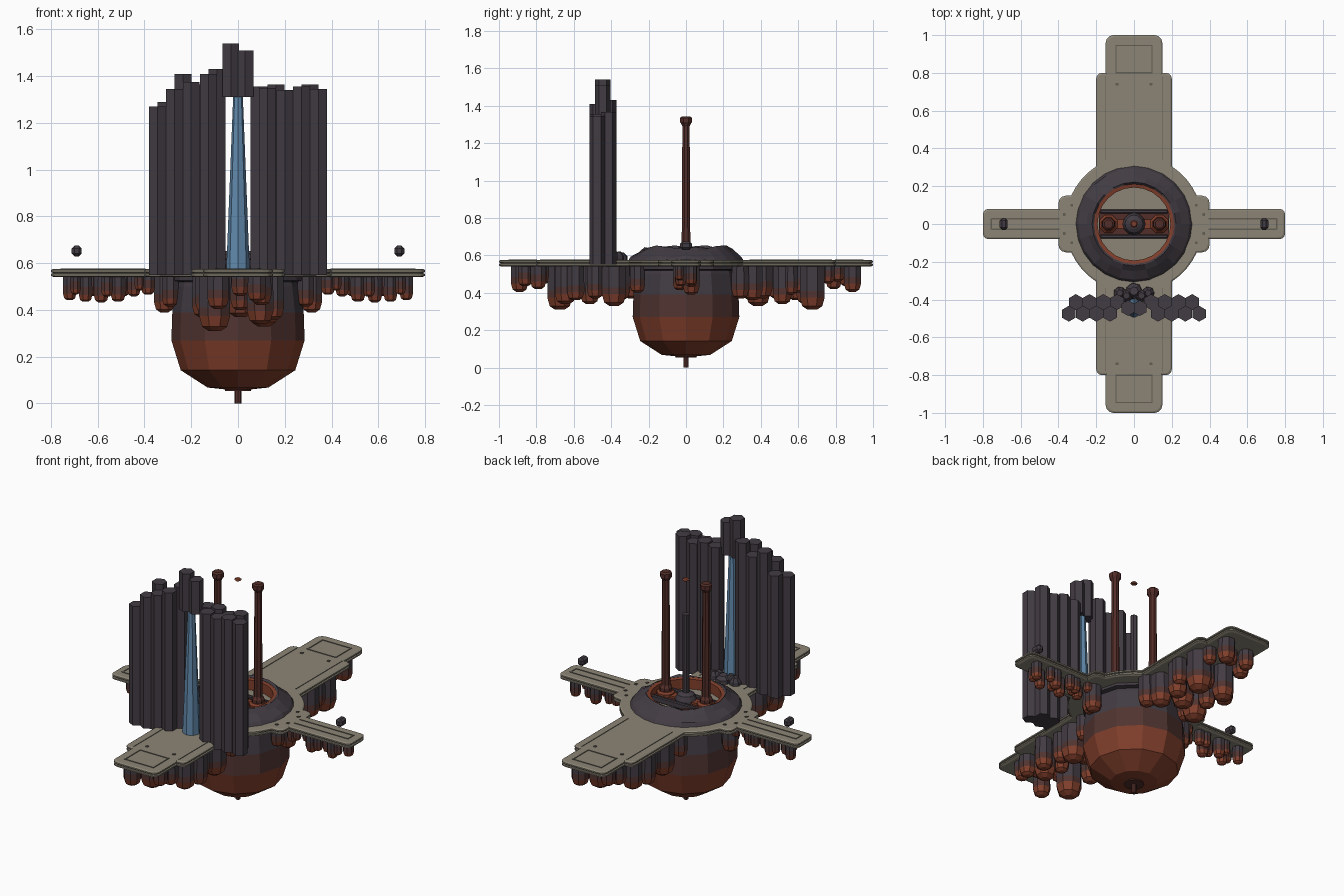
import bpy, bmesh, math, random
from mathutils import Vector

random.seed(4)
cube = bpy.data.objects.get("Cube")
if cube:
    bpy.data.objects.remove(cube)


def material(name, *rgb):
    m = bpy.data.materials.new(name)
    m.use_nodes = True
    col = (*rgb, 1)
    m.diffuse_color = col
    b = next(n for n in m.node_tree.nodes if n.type == 'BSDF_PRINCIPLED')
    b.inputs["Base Color"].default_value = col
    return m


STONE = material("pale stone", .262, .235, .181)
GROOVE = material("dark stone", .12, .11, .085)
ROCK = material("dark rock", .055, .045, .056)
BROWN = material("brown rock", .08, .034, .03)
RUST = material("rust", .22, .05, .025)
COLUMN = material("dark rust", .085, .027, .022)
WATER = material("water blue", .122, .254, .413)


def finish(bm, name, *mats):
    bmesh.ops.recalc_face_normals(bm, faces=bm.faces[:])
    me = bpy.data.meshes.new(name)
    bm.to_mesh(me)
    bm.free()
    for m in mats:
        me.materials.append(m)
    ob = bpy.data.objects.new(name, me)
    bpy.context.collection.objects.link(ob)
    return ob


def lathe(name, profile, mats, bands=None, sides=8, at=(0, 0), turn=0, jitter=0):
    """Stack rings of (radius, height); bands give each strip's material."""
    bm = bmesh.new()
    rings = []
    for r, z in profile:
        ring = []
        for i in range(sides):
            a = math.tau * (i + turn) / sides
            dz = random.uniform(-jitter, jitter)
            ring.append(bm.verts.new((at[0] + r * math.cos(a), at[1] + r * math.sin(a), z + dz)))
        rings.append(ring)
    for k in range(len(rings) - 1):
        for i in range(sides):
            j = (i + 1) % sides
            f = bm.faces.new((rings[k][i], rings[k][j], rings[k + 1][j], rings[k + 1][i]))
            f.material_index = bands[k] if bands else 0
    for ring, k in ((rings[0], 0), (rings[-1], -1)):
        f = bm.faces.new(ring)
        f.material_index = bands[k] if bands else 0
    return finish(bm, name, *mats)


def box(name, x, y, z, sx, sy, sz, mat, bevel=0):
    bm = bmesh.new()
    bmesh.ops.create_cube(bm, size=1)
    for v in bm.verts:
        v.co = Vector((x + v.co.x * sx, y + v.co.y * sy, z + v.co.z * sz))
    if bevel:
        bmesh.ops.bevel(bm, geom=bm.edges[:], offset=bevel, segments=1, affect='EDGES')
    return finish(bm, name, mat)


# Cross platform outline: one quadrant, then mirrored
def corner(x, y, r):
    return [(x - r + r * math.sin(math.radians(t)), y - r + r * math.cos(math.radians(t)))
            for t in (0, 30, 60, 90)]


def outline(d):
    R = .365 - d
    q = corner(.15 - d, 1 - d, .04) + [(.15 - d, .8 - d)] + corner(.2 - d, .8 - d, .03)
    a0, a1 = math.acos((.2 - d) / R), math.asin((.15 - d) / R)
    q += [(R * math.cos(a0 + (a1 - a0) * i / 4), R * math.sin(a0 + (a1 - a0) * i / 4)) for i in range(5)]
    q += corner(.4 - d, .15 - d, .04) + [(.4 - d, .08 - d)] + corner(.8 - d, .08 - d, .03)
    right = q + [(x, -y) for x, y in reversed(q)]
    return right + [(-x, -y) for x, y in right]


def platform():
    bm = bmesh.new()
    layers = [(.012, .54), (0, .546), (0, .554), (.007, .556), (.007, .56),
              (0, .562), (0, .57), (.008, .575)]
    rings = [[bm.verts.new((x, y, z)) for x, y in outline(d)] for d, z in layers]
    n = len(rings[0])
    for k in range(len(rings) - 1):
        for i in range(n):
            j = (i + 1) % n
            f = bm.faces.new((rings[k][i], rings[k][j], rings[k + 1][j], rings[k + 1][i]))
            f.material_index = 1 if k == 3 else 0
    bm.faces.new(rings[0])
    bm.faces.new(rings[-1])
    finish(bm, "cross_platform", STONE, GROOVE)


platform()

# Thin deck lines on the four arms
Z, W = .576, .007
for s in (-1, 1):
    for y in (.8, .945):
        box("end_panel_line", 0, s * y, Z, .19, W, .004, GROOVE)
    for m in (-1, 1):
        box("end_panel_side", m * .095, s * .873, Z, W, .15, .004, GROOVE)
        box("long_deck_line", m * .15, s * .56, Z, .004, .44, .003, GROOVE)
        box("deck_bolt", m * .09, s * .74, Z, .015, .015, .006, GROOVE)
        box("side_deck_line", s * .575, m * .027, Z, .36, W, .004, GROOVE)
        for bx, by in ((.33, .1), (.37, .05)):
            box("side_bolt", s * bx, m * by, Z, .014, .014, .006, GROOVE)
    box("side_end_line", s * .755, 0, Z, W, .06, .004, GROOVE)
    box("floating_stone", s * .69, 0, .652, .043, .062, .046, ROCK, .012)

# Rocky crater with rust lining
crater = [(.31, .57), (.295, .592), (.25, .625), (.222, .645), (.212, .64), (.212, .57), (.31, .57)]


def ring_part(name, prof, mat, jit):
    bm = bmesh.new()
    n = 24
    rows = []
    for k, (r, z) in enumerate(prof[:-1]):
        j = jit if k in (1, 2, 3) else 0
        rows.append([bm.verts.new((r * math.cos(math.tau * i / n), r * math.sin(math.tau * i / n),
                                   z + random.uniform(-j, j))) for i in range(n)])
    for k in range(len(rows)):
        a, b = rows[k], rows[(k + 1) % len(rows)]
        for i in range(n):
            bm.faces.new((a[i], a[(i + 1) % n], b[(i + 1) % n], b[i]))
    finish(bm, name, mat)


ring_part("crater_rock", crater, ROCK, .009)
ring_part("crater_lining", [(.216, .57), (.216, .64), (.193, .635), (.193, .57), (.216, .57)], RUST, 0)

# Machinery inside the crater
box("machine_bed", 0, 0, .585, .37, .12, .024, COLUMN)
for s in (-1, 1):
    box("machine_rail", 0, s * .066, .592, .36, .022, .036, ROCK, .005)
    box("rust_link", s * .075, 0, .6, .05, .05, .02, RUST)
    lathe("rust_collar", [(.052, .58), (.052, .615), (.04, .625)], [RUST], at=(s * .135, 0), turn=.5)
    lathe("tall_column",
          [(.036, .58), (.036, .645), (.025, .66), (.021, 1.29), (.026, 1.3), (.034, 1.312),
           (.034, 1.335), (.024, 1.343)], [COLUMN], at=(s * .135, 0), turn=.5)
lathe("centre_dome", [(.06, .58), (.06, .61), (.048, .637), (.025, .65)], [ROCK], sides=12)
lathe("centre_rod", [(.02, .64), (.02, 1.12)], [ROCK])
lathe("floating_disc", [(.014, 1.322), (.021, 1.328), (.014, 1.335)], [RUST])

# Hexagonal rock columns: (x, top) for each row, front row then back row
HEX = .0418
front = [(-.345, 1.27), (-.272, 1.345), (-.2, 1.375), (-.127, 1.41),
         (.127, 1.35), (.2, 1.34), (.272, 1.355), (.345, 1.345)]
back = [(-.308, 1.29), (-.236, 1.41), (-.163, 1.365), (-.09, 1.43),
        (.09, 1.355), (.163, 1.365), (.236, 1.34), (.308, 1.365)]
for y, row in ((-.475, front), (-.413, back)):
    for x, top in row:
        lathe("hex_column", [(HEX, .55), (HEX, top)], [ROCK], sides=6, at=(x, y), turn=.5)
for x, top in ((-.031, 1.54), (.031, 1.51)):
    lathe("hanging_hex_column", [(HEX, 1.31), (HEX, top)], [ROCK], sides=6, at=(x, -.445), turn=.5)
lathe("waterfall", [(.05, .575), (.02, 1.33)], [WATER], at=(0, -.445))

# Low boulders behind the waterfall
for x, y, r in ((-.075, -.365, .034), (0, -.355, .045), (.075, -.365, .034), (-.04, -.38, .035), (.04, -.38, .035)):
    lathe("pool_boulder", [(r, .57), (r * .95, .595), (r * .5, .617)], [ROCK], sides=7, at=(x, y), jitter=.004)

# Central hull
lathe("hull", [(.055, .06), (.13, .068), (.245, .142), (.285, .27), (.281, .39), (.268, .5),
               (.262, .52), (.288, .525), (.288, .545)],
      [RUST, BROWN, ROCK], [0, 0, 0, 1, 2, 2, 2, 2], sides=12)
lathe("keel_plate", [(.055, .054), (.055, .064)], [COLUMN], sides=12)
lathe("keel_rod", [(.014, 0), (.014, .06)], [COLUMN])


# Round-bottomed pillars under the arms
def pillar(x, y, r, low):
    d = r * .9
    lathe("hanging_pillar",
          [(r * .4, low), (r * .8, low + d * .28), (r, low + d), (r, low + d + .035), (r * .97, .548)],
          [RUST, BROWN, ROCK], [0, 0, 1, 2], at=(x, y), turn=.5)


side_row = [(.72, .031, .442), (.652, .031, .435), (.585, .034, .432), (.513, .034, .435),
            (.445, .03, .458), (.385, .032, .465), (.315, .048, .39)]
for s in (-1, 1):
    for i, (x, r, low) in enumerate(side_row):
        pillar(s * x, .028 * (-1) ** i, r, low)
        pillar(s * (x - .025), -.035 * (-1) ** i, r * .8, low + .025)

long_row = [(.89, .05, .405, .085), (.79, .046, .42, .1), (.675, .072, .31, .1), (.59, .05, .36, .15),
            (.515, .055, .34, .12), (.385, .07, .33, .11), (.29, .05, .37, .15)]
for s in (-1, 1):
    for i, (y, r, low, x) in enumerate(long_row):
        m = s * (-1) ** i
        pillar(m * x, s * y, r, low)
        pillar(-m * x * .95, s * (y - .03), r * .85, low + .03)
        if i % 2:
            pillar(m * .01, s * (y + .02), r * .9, low + .04)
